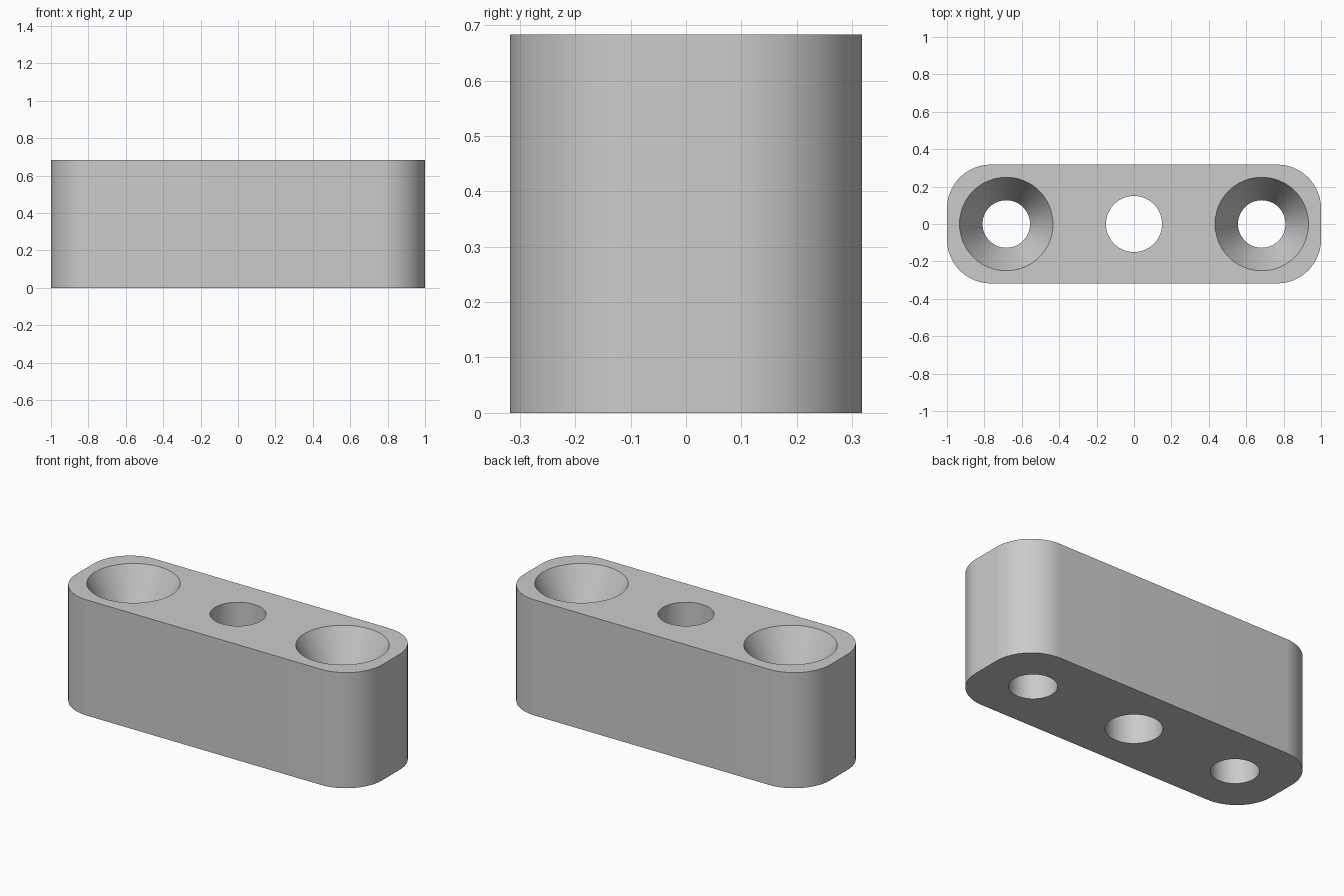
import bpy, bmesh
from math import cos, sin, pi, radians

cube = bpy.data.objects.get("Cube")
if cube:
    bpy.data.objects.remove(cube, do_unlink=True)

LENGTH, WIDTH, HEIGHT = 2.0, 0.635, 0.683
CORNER = 0.235
HOLE_X, SINK_DEPTH = 0.683, 0.25
SEGMENTS = 64

grey = bpy.data.materials.new("plain_grey")
grey.use_nodes = True
colour = (0.6, 0.6, 0.6, 1)
grey.diffuse_color = colour
grey.node_tree.nodes["Principled BSDF"].inputs["Base Color"].default_value = colour


def make_object(name, bm):
    bmesh.ops.recalc_face_normals(bm, faces=bm.faces)
    mesh = bpy.data.meshes.new(name)
    bm.to_mesh(mesh)
    bm.free()
    mesh.materials.append(grey)
    obj = bpy.data.objects.new(name, mesh)
    bpy.context.collection.objects.link(obj)
    return obj


def turned_cutter(name, x, profile):
    """Closed solid of revolution from (radius, height) pairs."""
    bm = bmesh.new()
    rings = [[bm.verts.new((x + r * cos(2 * pi * i / SEGMENTS),
                            r * sin(2 * pi * i / SEGMENTS), z))
              for i in range(SEGMENTS)] for r, z in profile]
    for low, high in zip(rings, rings[1:]):
        for i in range(SEGMENTS):
            j = (i + 1) % SEGMENTS
            bm.faces.new((low[i], low[j], high[j], high[i]))
    bm.faces.new(rings[0][::-1])
    bm.faces.new(rings[-1])
    return make_object(name, bm)


# Block with rounded upright corners
bm = bmesh.new()
bmesh.ops.create_cube(bm, size=1)
for v in bm.verts:
    v.co = (v.co.x * LENGTH, v.co.y * WIDTH, (v.co.z + 0.5) * HEIGHT)
upright = [e for e in bm.edges if abs(e.verts[0].co.z - e.verts[1].co.z) > 0.1]
bmesh.ops.bevel(bm, geom=upright, offset=CORNER, segments=16,
                profile=0.5, affect='EDGES')
block = make_object("spacer_block", bm)

# Plain centre hole and two countersunk screw holes
over = 0.1
flare = (0.25 - 0.127) / SINK_DEPTH
sunk = [(0.127, -over), (0.127, HEIGHT - SINK_DEPTH),
        (0.25 + flare * over, HEIGHT + over)]
cutters = [turned_cutter("centre_hole_cutter", 0,
                         [(0.15, -over), (0.15, HEIGHT + over)]),
           turned_cutter("left_hole_cutter", HOLE_X, sunk),
           turned_cutter("right_hole_cutter", -HOLE_X, sunk)]

bpy.ops.object.select_all(action='DESELECT')
bpy.context.view_layer.objects.active = block
block.select_set(True)
for cutter in cutters:
    cutter.hide_render = True
    mod = block.modifiers.new("drill", 'BOOLEAN')
    mod.operation = 'DIFFERENCE'
    mod.solver = 'EXACT'
    mod.object = cutter
    bpy.ops.object.modifier_apply(modifier=mod.name)
    bpy.data.objects.remove(cutter, do_unlink=True)

# Smooth round walls with crisp rims
bpy.ops.object.shade_smooth_by_angle(angle=radians(20))
